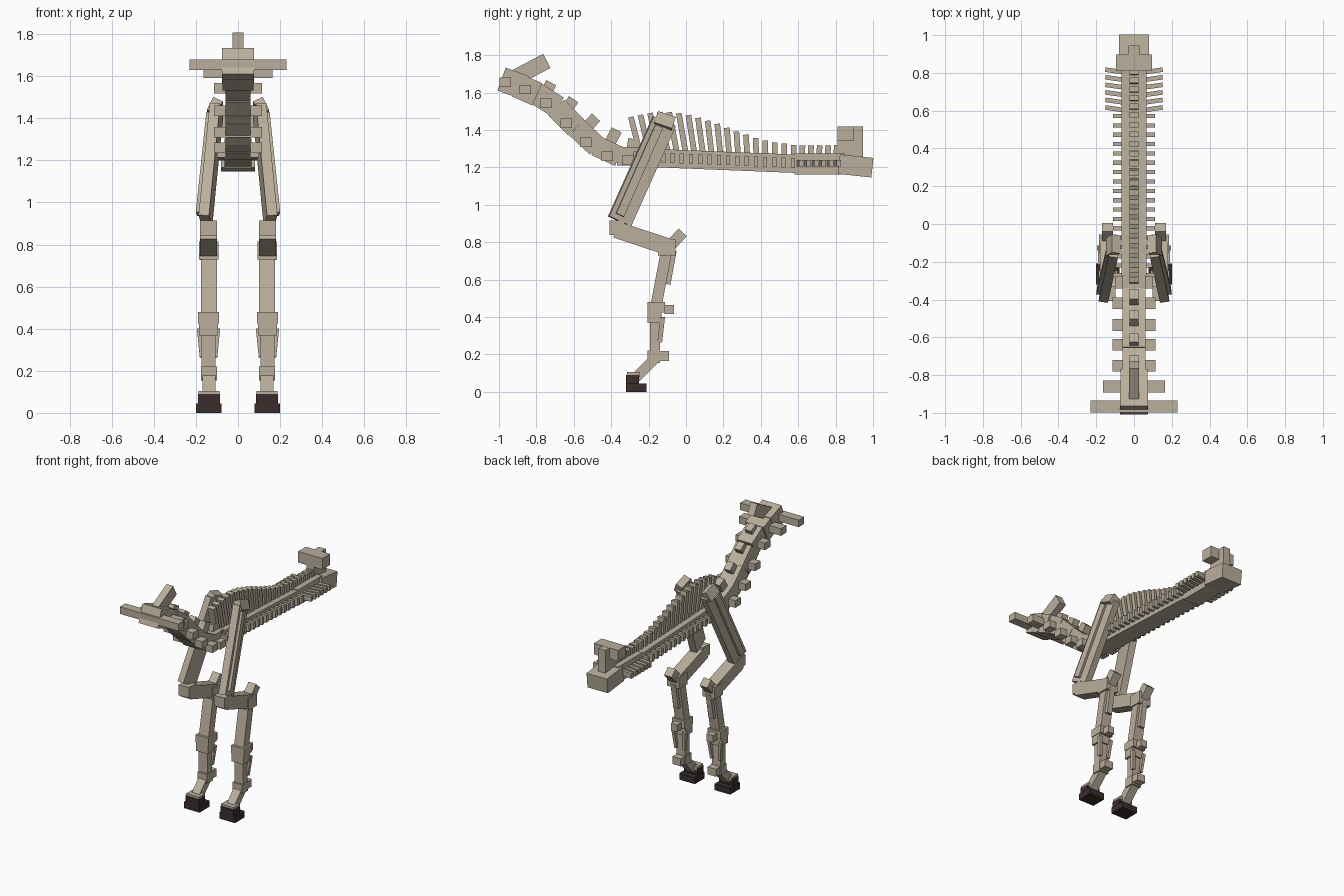
import bpy, bmesh, math
from mathutils import Matrix, Vector

cube = bpy.data.objects.get("Cube")
if cube:
    bpy.data.objects.remove(cube, do_unlink=True)


def material(name, rgb):
    m = bpy.data.materials.new(name)
    m.use_nodes = True
    m.diffuse_color = (*rgb, 1)
    bsdf = m.node_tree.nodes["Principled BSDF"]
    bsdf.inputs["Base Color"].default_value = (*rgb, 1)
    bsdf.inputs["Roughness"].default_value = 0.9
    return m


BONE = material("bone", (0.49, 0.43, 0.335))
HOOF = material("dark hoof", (0.042, 0.026, 0.026))
parts = {}


def add(name, matrix):
    bm = parts.setdefault(name, bmesh.new())
    bmesh.ops.create_cube(bm, size=1, matrix=matrix)


def box(name, x0, x1, y0, y1, z0, z1):
    """Upright box between limits."""
    c = Vector((x0 + x1, y0 + y1, z0 + z1)) / 2
    add(name, Matrix.Translation(c) @ Matrix.Diagonal((abs(x1 - x0), y1 - y0, z1 - z0, 1)))


def tilted(name, y, z, w, length, h, pitch, x=0, yaw=0):
    """Box tilted by pitch degrees about x; positive raises the rear end."""
    add(name, Matrix.Translation((x, y, z)) @ Matrix.Rotation(math.radians(yaw), 4, 'Z')
        @ Matrix.Rotation(math.radians(pitch), 4, 'X') @ Matrix.Diagonal((w, length, h, 1)))


def beam(name, a, b, w, d, twist=0):
    """Box from a to b, w wide across x and d deep."""
    a, b = Vector(a), Vector(b)
    zax = (b - a).normalized()
    yax = zax.cross(Vector((1, 0, 0))).normalized()
    xax = yax.cross(zax)
    rot = Matrix((xax, yax, zax)).transposed().to_4x4()
    add(name, Matrix.Translation((a + b) / 2) @ rot @ Matrix.Rotation(twist, 4, 'Z')
        @ Matrix.Diagonal((w, d, (b - a).length, 1)))


# Neck vertebrae: centre y, centre z, width, length, height, pitch
for y, z, w, l, h, p in [(-0.925, 1.65, 0.15, 0.13, 0.13, -20),
                         (-0.85, 1.615, 0.145, 0.12, 0.13, -24),
                         (-0.745, 1.56, 0.12, 0.14, 0.12, -32),
                         (-0.64, 1.467, 0.12, 0.15, 0.12, -45),
                         (-0.53, 1.362, 0.12, 0.15, 0.115, -43),
                         (-0.42, 1.287, 0.12, 0.14, 0.11, -25),
                         (-0.31, 1.26, 0.12, 0.12, 0.10, 0)]:
    tilted("neck_vertebrae", y, z, w, l, h, p)

# Side wings of the neck: centre y, centre z, half width
for y, z, w in [(-0.966, 1.655, 0.23), (-0.86, 1.617, 0.165), (-0.75, 1.543, 0.115),
                (-0.64, 1.436, 0.115), (-0.535, 1.334, 0.115), (-0.42, 1.26, 0.115),
                (-0.31, 1.238, 0.10)]:
    box("neck_side_wings", -w, w, y - 0.031, y + 0.031, z - 0.025, z + 0.025)

# Upper knobs of the neck
for y, z, p in [(-0.74, 1.615, -27), (-0.625, 1.53, -35), (-0.51, 1.437, -43),
                (-0.39, 1.363, -28), (-0.285, 1.31, -8)]:
    tilted("neck_upper_knobs", y, z, 0.05, 0.06, 0.085, p)
tilted("neck_crest", -0.828, 1.725, 0.052, 0.19, 0.085, 28)

# Back: thorax, loin and sacrum
tilted("thorax_spine", 0.155, 1.237, 0.13, 0.86, 0.098, -2.3)
box("loin_spine", -0.065, 0.065, 0.58, 0.85, 1.163, 1.275)
tilted("sacrum", 0.907, 1.208, 0.16, 0.18, 0.105, -6)
box("croup_column", -0.028, 0.028, 0.81, 0.945, 1.24, 1.418)
box("croup_crossbar", -0.095, 0.095, 0.81, 0.897, 1.34, 1.419)

# Tall spines, leaning forward at the withers and upright toward the loin
tops = [1.47, 1.48, 1.49, 1.495, 1.495, 1.49, 1.48, 1.465, 1.45, 1.433, 1.412,
        1.392, 1.375, 1.358, 1.344, 1.333, 1.327, 1.32]
tops += [1.318] * 5
for i, top in enumerate(tops):
    y = -0.295 + 0.0513 * i if i < 18 else 0.577 + 0.046 * (i - 17)
    lean = (0.16 - 0.32 * y) * (top - 1.26)
    beam("back_spines", (0, y + lean, 1.26), (0, y, top), 0.05, 0.03)

# Short ribs stubs along the thorax
for i in range(18):
    y = -0.27 + 0.0495 * i
    z = 1.25 - 0.04 * (y + 0.07)
    box("thorax_side_stubs", -0.11, 0.11, y - 0.011, y + 0.011, z - 0.026, z + 0.026)

for s in (1, -1):
    # Swept loin wings
    for i in range(6):
        tilted("loin_side_wings", 0.61 + 0.04 * i, 1.223, 0.10, 0.024, 0.035, 0,
               x=s * 0.102, yaw=s * 8)

    side = "left_" if s > 0 else "right_"

    def lbox(name, x0, x1, *r):
        box(side + name, s * x0, s * x1, *r)

    def lbeam(name, a, b, w, d, twist=0):
        beam(side + name, (s * a[0], *a[1:]), (s * b[0], *b[1:]), w, d, s * twist)

    # Shoulder
    lbeam("shoulder_blade", (0.155, -0.355, 0.912), (0.102, -0.117, 1.445), 0.05, 0.13, 0.12)
    lbeam("shoulder_ridge", (0.178, -0.355, 0.945), (0.128, -0.145, 1.42), 0.04, 0.045, 0.12)
    lbeam("shoulder_cap", (0.125, -0.125, 1.415), (0.095, -0.105, 1.475), 0.05, 0.10)
    # Upper leg
    lbeam("upper_arm", (0.14, -0.375, 0.868), (0.14, -0.08, 0.77), 0.082, 0.09)
    lbox("shoulder_joint", 0.099, 0.181, -0.408, -0.33, 0.84, 0.915)
    lbox("elbow", 0.092, 0.186, -0.15, -0.055, 0.73, 0.815)
    lbeam("elbow_point", (0.14, -0.09, 0.775), (0.14, -0.018, 0.853), 0.06, 0.06)
    lbeam("forearm", (0.138, -0.103, 0.76), (0.138, -0.16, 0.46), 0.075, 0.06)
    lbeam("forearm_rear_bone", (0.138, -0.065, 0.755), (0.138, -0.098, 0.575), 0.04, 0.03)
    # Knee
    lbox("knee_upper", 0.09, 0.19, -0.205, -0.113, 0.425, 0.48)
    lbox("knee_lower", 0.094, 0.186, -0.205, -0.13, 0.367, 0.425)
    lbox("knee_rear", 0.115, 0.165, -0.115, -0.065, 0.415, 0.465)
    # Lower leg
    lbox("cannon", 0.106, 0.174, -0.193, -0.14, 0.19, 0.38)
    for x in (0.095, 0.185):
        lbeam("splints", (x + (0.14 - x) * 0.3, -0.14, 0.265), (x, -0.125, 0.40), 0.02, 0.025)
    lbox("fetlock", 0.10, 0.176, -0.205, -0.14, 0.155, 0.22)
    lbox("fetlock_rear", 0.105, 0.171, -0.16, -0.09, 0.165, 0.218)
    lbeam("pastern", (0.138, -0.165, 0.18), (0.138, -0.268, 0.075), 0.06, 0.055)
    lbox("coronet", 0.087, 0.187, -0.315, -0.245, 0.08, 0.105)
    # Hoof
    lbox("hoof", 0.085, 0.189, -0.32, -0.25, 0.04, 0.09)
    lbox("hoof", 0.078, 0.20, -0.32, -0.21, 0.0, 0.045)

# Turn every part into an object
for name, bm in parts.items():
    bmesh.ops.recalc_face_normals(bm, faces=bm.faces)
    mesh = bpy.data.meshes.new(name)
    bm.to_mesh(mesh)
    bm.free()
    mesh.materials.append(HOOF if name.endswith("hoof") else BONE)
    bpy.context.collection.objects.link(bpy.data.objects.new(name, mesh))
